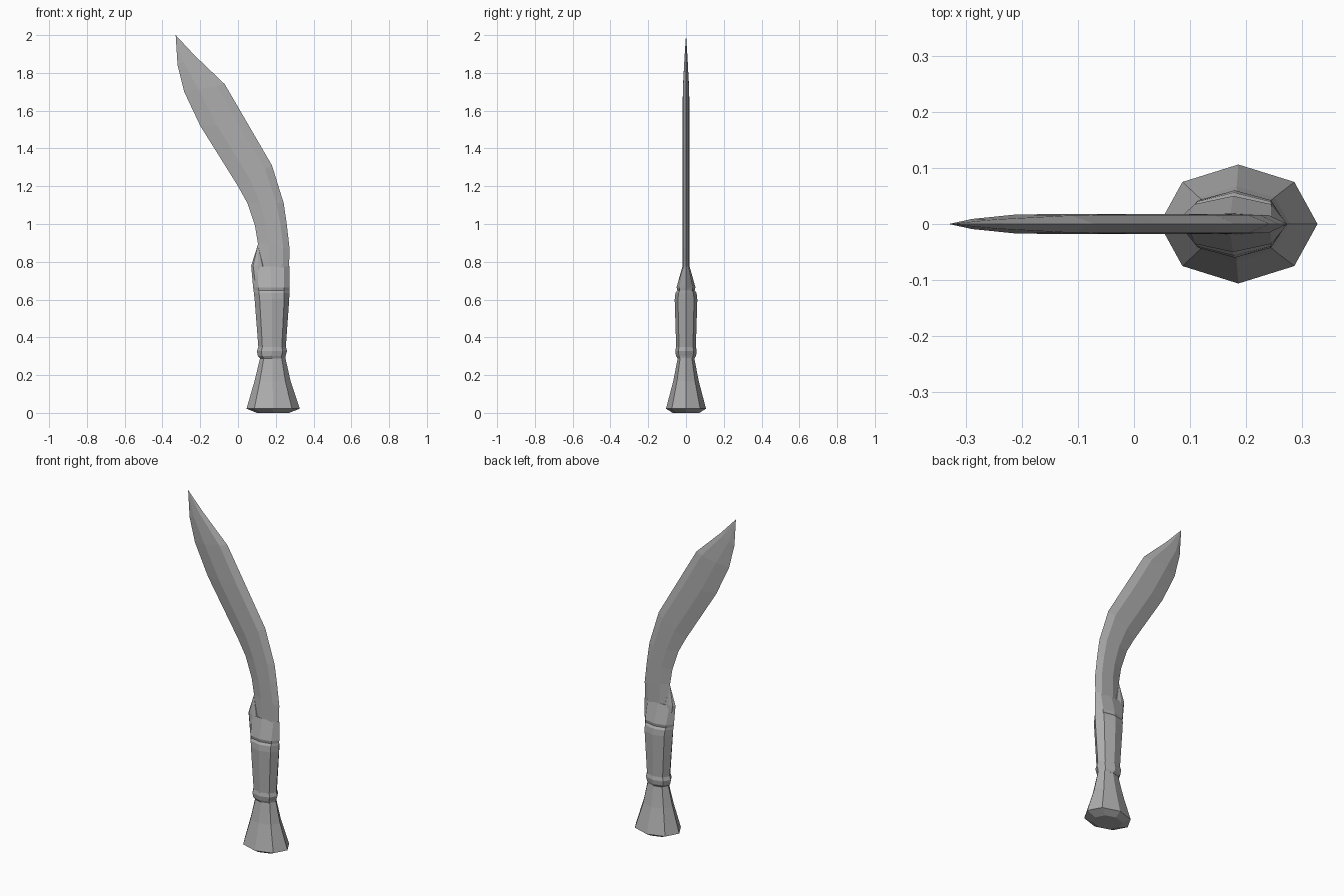
import bpy, bmesh, math

if "Cube" in bpy.data.objects:
    bpy.data.objects.remove(bpy.data.objects["Cube"])

steel = bpy.data.materials.new("grey steel")
steel.diffuse_color = (0.42, 0.42, 0.42, 1)
steel.use_nodes = True
steel.node_tree.nodes["Principled BSDF"].inputs["Base Color"].default_value = steel.diffuse_color


def loft(name, rings, tip=None):
    """Skin a list of equal-length closed rings, with a cap or a point at the end."""
    bm = bmesh.new()
    loops = [[bm.verts.new(p) for p in ring] for ring in rings]
    n = len(loops[0])
    for a, b in zip(loops, loops[1:]):
        for i in range(n):
            j = (i + 1) % n
            bm.faces.new((a[i], a[j], b[j], b[i]))
    bm.faces.new(loops[0][::-1])
    if tip:
        t = bm.verts.new(tip)
        for i in range(n):
            bm.faces.new((loops[-1][i], loops[-1][(i + 1) % n], t))
    else:
        bm.faces.new(loops[-1])
    bmesh.ops.recalc_face_normals(bm, faces=bm.faces)
    me = bpy.data.meshes.new(name)
    bm.to_mesh(me)
    bm.free()
    me.materials.append(steel)
    ob = bpy.data.objects.new(name, me)
    bpy.context.collection.objects.link(ob)
    return ob


def octagon(z, x0, x1, ry):
    """Eight-sided oval ring with corners on its axes."""
    cx, rx = (x0 + x1) / 2, (x1 - x0) / 2
    return [(cx + rx * math.cos(i * math.pi / 4), ry * math.sin(i * math.pi / 4), z)
            for i in range(8)]


def blade_ring(edge, spine, half):
    """Six-sided section: sharp inner edge, flat cheeks, bevelled spine."""
    def at(t, y):
        return (edge[0] + (spine[0] - edge[0]) * t, y, edge[1] + (spine[1] - edge[1]) * t)
    return [at(0, 0), at(0.35, -half), at(0.8, -half * 0.9), at(1, 0),
            at(0.8, half * 0.9), at(0.35, half)]


# Curved blade, from the grip to the point
blade_sections = [
    ((0.10, 0.70), (0.268, 0.70), 0.018),
    ((0.105, 0.90), (0.273, 0.87), 0.018),
    ((0.09, 0.99), (0.258, 1.00), 0.018),
    ((0.05, 1.11), (0.242, 1.11), 0.018),
    ((0.00, 1.20), (0.18, 1.31), 0.018),
    ((-0.20, 1.52), (0.055, 1.525), 0.018),
    ((-0.285, 1.70), (-0.07, 1.74), 0.017),
    ((-0.32, 1.84), (-0.23, 1.893), 0.009),
]
loft("blade", [blade_ring(*s) for s in blade_sections], tip=(-0.33, 0, 2.0))

# Flared pommel
loft("pommel", [octagon(*r) for r in [
    (0.0, 0.10, 0.27, 0.07),
    (0.022, 0.045, 0.327, 0.106),
    (0.17, 0.088, 0.278, 0.067),
    (0.295, 0.118, 0.25, 0.043),
]])

# Collar ring between pommel and grip
loft("collar", [octagon(*r) for r in [
    (0.288, 0.118, 0.25, 0.045),
    (0.302, 0.105, 0.252, 0.053),
    (0.328, 0.10, 0.26, 0.057),
    (0.35, 0.108, 0.253, 0.052),
]])

# Grip, with a shallow groove under the sloping shoulder
grip_rings = [octagon(*r) for r in [
    (0.345, 0.108, 0.253, 0.052),
    (0.60, 0.088, 0.271, 0.060),
    (0.635, 0.084, 0.272, 0.056),
    (0.648, 0.082, 0.272, 0.046),
    (0.665, 0.080, 0.273, 0.050),
    (0.775, 0.070, 0.274, 0.019),
]]
loft("grip", grip_rings)

# Raised lip that runs from the grip up to the cutting edge
loft("grip_lip", [octagon(0.70, 0.080, 0.15, 0.022),
                  octagon(0.78, 0.070, 0.14, 0.017)], tip=(0.105, 0, 0.89))
